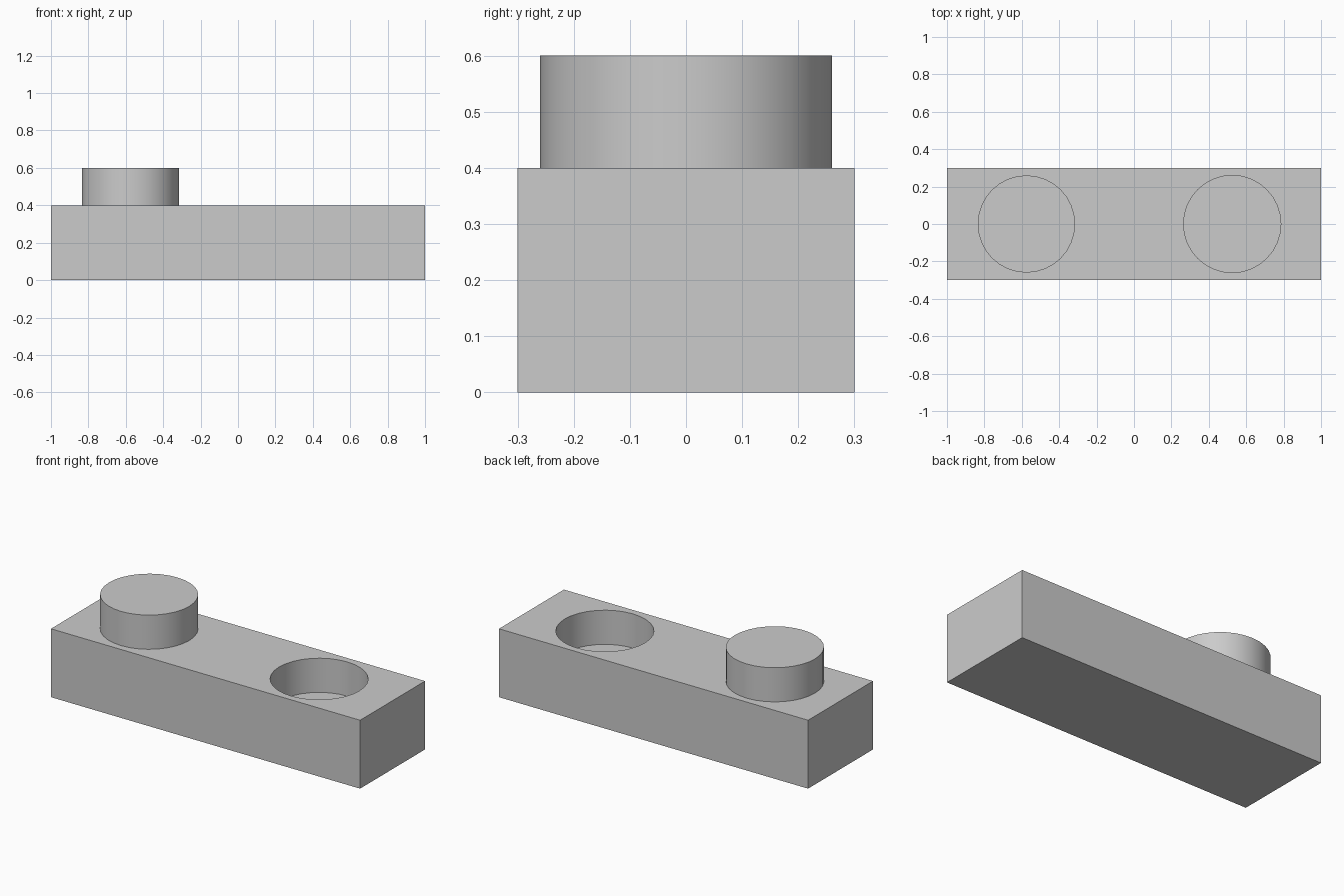
import bpy

cube = bpy.data.objects.get("Cube")
if cube:
    bpy.data.objects.remove(cube, do_unlink=True)

# Single flat colour
grey = bpy.data.materials.new("light_grey")
grey.use_nodes = True
colour = (0.6, 0.6, 0.6, 1)
grey.diffuse_color = colour
grey.node_tree.nodes["Principled BSDF"].inputs["Base Color"].default_value = colour

RADIUS = 0.26
BLOCK_TOP = 0.4


def finish(name):
    obj = bpy.context.object
    obj.name = name
    obj.data.materials.append(grey)
    return obj


def cylinder(name, x, bottom, top):
    bpy.ops.mesh.primitive_cylinder_add(
        vertices=32, radius=RADIUS, depth=top - bottom,
        location=(x, 0, (bottom + top) / 2))
    return finish(name)


# Rectangular block
bpy.ops.mesh.primitive_cube_add(size=1, location=(0, 0, BLOCK_TOP / 2))
block = finish("block")
block.scale = (2, 0.6, BLOCK_TOP)
bpy.ops.object.transform_apply(location=False, rotation=False, scale=True)

# Round blind socket cut into the top, and the peg raised from it
cutter = cylinder("socket_cutter", 0.525, 0.2, 0.6)
peg = cylinder("peg", -0.575, BLOCK_TOP, 0.6)

for tool, operation in ((cutter, 'DIFFERENCE'), (peg, 'UNION')):
    boolean = block.modifiers.new(tool.name, 'BOOLEAN')
    boolean.operation = operation
    boolean.solver = 'EXACT'
    boolean.object = tool
    bpy.ops.object.select_all(action='DESELECT')
    block.select_set(True)
    bpy.context.view_layer.objects.active = block
    bpy.ops.object.modifier_apply(modifier=boolean.name)
    bpy.data.objects.remove(tool, do_unlink=True)

# Smooth round walls with sharp rims
block.name = "peg_and_socket_block"
bpy.ops.object.shade_smooth_by_angle(angle=0.6)
